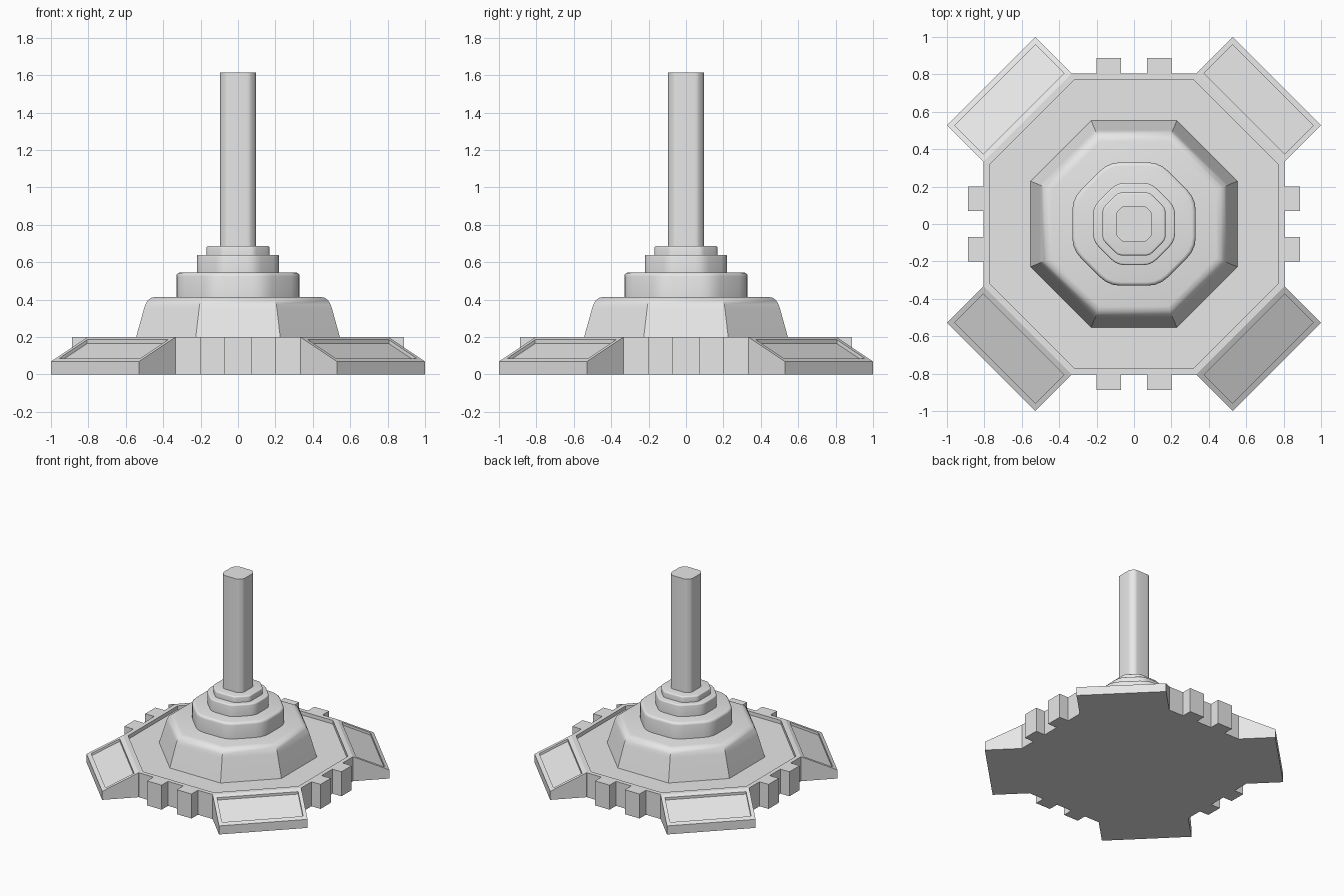
import bpy
import bmesh
import math
from mathutils import Vector, Matrix

if "Cube" in bpy.data.objects:
    bpy.data.objects.remove(bpy.data.objects["Cube"], do_unlink=True)

grey = bpy.data.materials.new("light_grey")
grey.use_nodes = True
grey.diffuse_color = (0.8, 0.8, 0.8, 1)
grey.node_tree.nodes["Principled BSDF"].inputs["Base Color"].default_value = (0.8, 0.8, 0.8, 1)

REGULAR = math.tan(math.pi / 8)  # half side of an octagon with apothem 1


def loft(name, rings, smooth=False):
    """Skin a stack of equal-length rings and cap both ends."""
    bm = bmesh.new()
    loops = [[bm.verts.new(p) for p in ring] for ring in rings]
    n = len(loops[0])
    for a, b in zip(loops, loops[1:]):
        for i in range(n):
            j = (i + 1) % n
            bm.faces.new((a[i], a[j], b[j], b[i]))
    bm.faces.new(loops[0][::-1])
    bm.faces.new(loops[-1])
    mesh = bpy.data.meshes.new(name)
    bm.to_mesh(mesh)
    bm.free()
    mesh.materials.append(grey)
    obj = bpy.data.objects.new(name, mesh)
    bpy.context.collection.objects.link(obj)
    if smooth:
        bpy.ops.object.select_all(action='DESELECT')
        obj.select_set(True)
        bpy.context.view_layer.objects.active = obj
        bpy.ops.object.shade_smooth_by_angle(angle=math.radians(32))
    return obj


def outline(flat, rounding=0, steps=3):
    """Chamfered unit square; flat is the half length of its straight sides."""
    corners = []
    for k in range(4):
        turn = Matrix.Rotation(k * math.pi / 2, 2)
        corners += [turn @ Vector((1, -flat)), turn @ Vector((1, flat))]
    if not rounding:
        return corners
    points = []
    for i, c in enumerate(corners):
        a = c + (corners[i - 1] - c).normalized() * rounding
        b = c + (corners[(i + 1) % 8] - c).normalized() * rounding
        for s in range(steps + 1):
            t = s / steps
            points.append(a * (1 - t) ** 2 + c * 2 * t * (1 - t) + b * t * t)
    return points


def stack(name, shape, profile, smooth=False):
    """Loft an outline through (half width, height) pairs."""
    rings = [[(p.x * r, p.y * r, z) for p in shape] for r, z in profile]
    return loft(name, rings, smooth)


def rounded_tier(name, shape, half, low, high, edge):
    profile = [(half, low)]
    for s in range(4):
        a = s * math.pi / 6
        profile.append((half - edge * (1 - math.cos(a)), high - edge * (1 - math.sin(a))))
    stack(name, shape, profile, True)


# Octagonal base plate with a sunken top
EDGE, TOP = 0.805, 0.2
stack("base_plate", outline(REGULAR),
      [(EDGE, 0), (EDGE, TOP), (0.77, TOP), (0.77, 0.17)])

# Sloped housing with a rounded shoulder
stack("sloped_housing", outline(REGULAR),
      [(0.553, 0.17), (0.503, 0.35), (0.495, 0.375), (0.482, 0.396),
       (0.464, 0.41), (0.44, 0.415)], True)

# Stepped collars
rounded_tier("lower_collar", outline(REGULAR, 0.2), 0.33, 0.41, 0.545, 0.02)
rounded_tier("middle_collar", outline(REGULAR, 0.2), 0.22, 0.54, 0.64, 0.01)
rounded_tier("upper_collar", outline(0.5, 0.12), 0.168, 0.635, 0.688, 0.01)

# Central mast
stack("mast", outline(0.66, 0.16), [(0.095, 0.68), (0.095, 1.615)], True)


# Corner ramps with sunken panels
def ramp_ring(inner, outer, half, drop=0, flat=False):
    def height(d):
        return 0 if flat else TOP - (d - EDGE) / (1.08 - EDGE) * 0.13 - drop
    return [Vector((d, y, height(d))) for d, y in
            ((inner, -half), (outer, -half), (outer, half), (inner, half))]


ramp = [ramp_ring(EDGE, 1.08, 0.333, flat=True), ramp_ring(EDGE, 1.08, 0.333),
        ramp_ring(0.835, 1.05, 0.305), ramp_ring(0.835, 1.05, 0.305, 0.02)]
names = ("back_left", "back_right", "front_right", "front_left")
for k, place in enumerate(names):
    turn = Matrix.Rotation(math.radians(45 + 90 * k), 3, 'Z')
    loft(place + "_ramp", [[turn @ p for p in ring] for ring in ramp])

# Pairs of teeth on the four straight sides
for k, side in enumerate(("left", "back", "right", "front")):
    turn = Matrix.Rotation(k * math.pi / 2, 3, 'Z')
    for n, mid in enumerate((-0.135, 0.135)):
        rings = [[turn @ Vector((x, mid + dy, z)) for x, dy in
                  ((EDGE, -0.066), (0.887, -0.066), (0.887, 0.066), (EDGE, 0.066))]
                 for z in (0, TOP)]
        loft(f"{side}_tooth_{n + 1}", rings)
